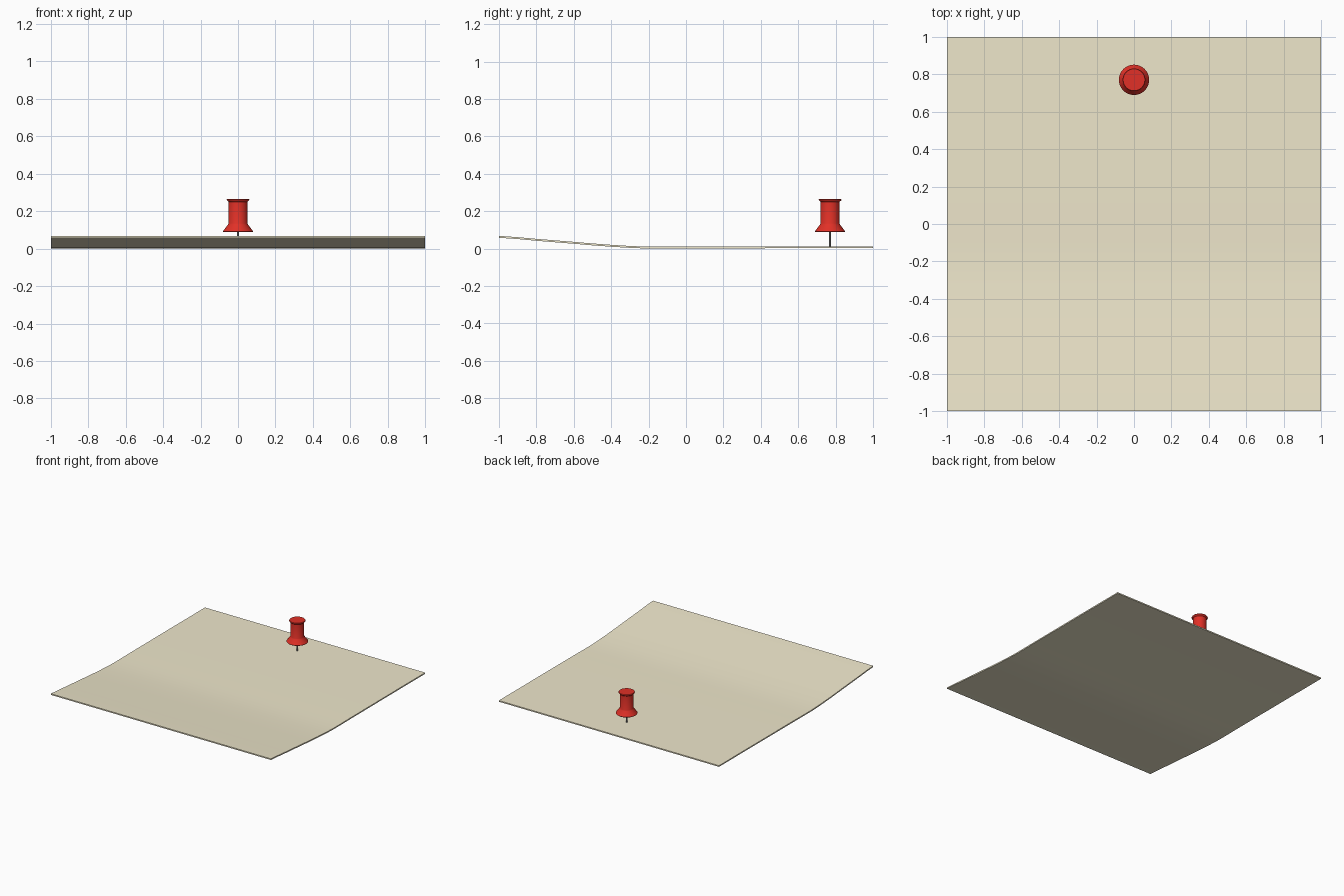
import bpy, bmesh, math

if "Cube" in bpy.data.objects:
    bpy.data.objects.remove(bpy.data.objects["Cube"])


def material(name, color):
    m = bpy.data.materials.new(name)
    m.diffuse_color = color
    m.use_nodes = True
    m.node_tree.nodes["Principled BSDF"].inputs["Base Color"].default_value = m.diffuse_color
    return m


def finish(name, bm, mat, angle):
    bmesh.ops.recalc_face_normals(bm, faces=bm.faces)
    me = bpy.data.meshes.new(name)
    bm.to_mesh(me)
    bm.free()
    ob = bpy.data.objects.new(name, me)
    bpy.context.collection.objects.link(ob)
    me.materials.append(mat)
    bpy.ops.object.select_all(action='DESELECT')
    ob.select_set(True)
    bpy.context.view_layer.objects.active = ob
    bpy.ops.object.shade_smooth_by_angle(angle=math.radians(angle))
    return ob


def lathe(name, profile, y, mat, n=32):
    # spin an (r, z) profile around a vertical axis and cap both ends
    bm = bmesh.new()
    rings = [[bm.verts.new((r * math.cos(2 * math.pi * i / n),
                            y + r * math.sin(2 * math.pi * i / n), z))
              for i in range(n)] for r, z in profile]
    for a, b in zip(rings, rings[1:]):
        for i in range(n):
            j = (i + 1) % n
            bm.faces.new((a[i], a[j], b[j], b[i]))
    bm.faces.new(rings[0])
    bm.faces.new(rings[-1])
    return finish(name, bm, mat, 30)


paper = material("paper_yellow", (0.86, 0.80, 0.60, 1))
red = material("pin_red", (0.75, 0.03, 0.02, 1))
steel = material("pin_steel", (0.25, 0.25, 0.25, 1))

# Paper note: side section curling up at the front, extruded across x
THICK = 0.01
curve = [(-1, .060), (-.9, .053), (-.8, .044), (-.7, .036), (-.6, .028),
         (-.5, .0195), (-.4, .012), (-.3, .006), (-.2, .002), (-.1, .002),
         (0, .003), (.5, .004), (1, .004)]
zmin = min(z for _, z in curve)
section = [(y, z - zmin) for y, z in curve]
section += [(y, z + THICK) for y, z in reversed(section)]
bm = bmesh.new()
left, right = [[bm.verts.new((x, y, z)) for y, z in section] for x in (-1, 1)]
n, half = len(section), len(curve)
for i in range(n):
    j = (i + 1) % n
    bm.faces.new((left[i], left[j], right[j], right[i]))
for side in (left, right):
    for i in range(half - 1):
        bm.faces.new((side[i], side[i + 1], side[n - 2 - i], side[n - 1 - i]))
finish("paper_note", bm, paper, 30)

# Push pin: flared collar, grip and cap, then the needle
PIN_Y = 0.77
lathe("pin_handle", [(.078, .088), (.081, .092), (.054, .128), (.051, .135),
                     (.051, .250), (.060, .258), (.061, .262), (.058, .266)],
      PIN_Y, red)
lathe("pin_needle", [(.006, .005), (.006, .10)], PIN_Y, steel, 12)
